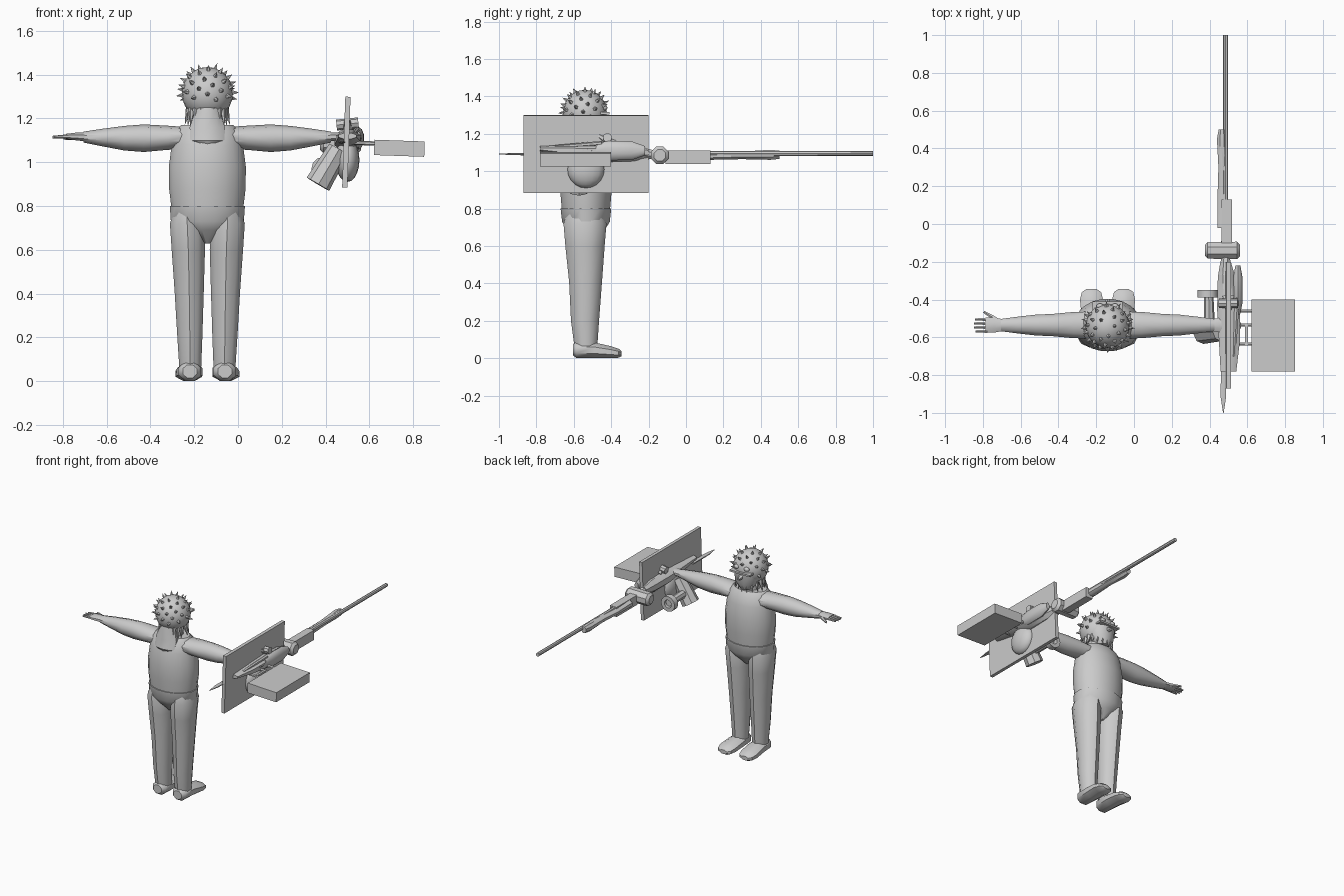
import bpy
import bmesh
import math
from mathutils import Matrix, Vector

default_cube = bpy.data.objects.get("Cube")
if default_cube:
    bpy.data.objects.remove(default_cube, do_unlink=True)

grey = bpy.data.materials.new("plain_grey")
grey.use_nodes = True
grey.diffuse_color = (0.6, 0.6, 0.6, 1)
grey.node_tree.nodes["Principled BSDF"].inputs["Base Color"].default_value = grey.diffuse_color

# The figure stands on this vertical line
MID_X, MID_Y = -0.14, -0.535


def finish(name, bm, angle=40):
    bmesh.ops.recalc_face_normals(bm, faces=bm.faces)
    mesh = bpy.data.meshes.new(name)
    bm.to_mesh(mesh)
    bm.free()
    mesh.materials.append(grey)
    obj = bpy.data.objects.new(name, mesh)
    bpy.context.collection.objects.link(obj)
    bpy.ops.object.select_all(action="DESELECT")
    obj.select_set(True)
    bpy.context.view_layer.objects.active = obj
    bpy.ops.object.shade_smooth_by_angle(angle=math.radians(angle))
    return obj


def place(axis, along, u, v):
    return {"x": (along, u, v), "y": (u, along, v), "z": (u, v, along)}[axis]


def loft(name, axis, rings, sides=12, angle=40):
    """Skin elliptical rings given as (position, centre u, centre v, radius u, radius v)."""
    bm = bmesh.new()
    loops = []
    for along, cu, cv, ru, rv in rings:
        loop = []
        for i in range(sides):
            turn = math.tau * (i + 0.5) / sides
            point = place(axis, along, cu + ru * math.cos(turn), cv + rv * math.sin(turn))
            loop.append(bm.verts.new(point))
        loops.append(loop)
    for low, high in zip(loops, loops[1:]):
        for i in range(sides):
            j = (i + 1) % sides
            bm.faces.new((low[i], low[j], high[j], high[i]))
    bm.faces.new(loops[0])
    bm.faces.new(loops[-1])
    return finish(name, bm, angle)


def add_rod(bm, start, end, r_start, r_end, sides):
    start, end = Vector(start), Vector(end)
    span = end - start
    turn = span.to_track_quat("Z", "Y").to_matrix().to_4x4()
    bmesh.ops.create_cone(bm, cap_ends=True, segments=sides, radius1=r_start, radius2=r_end,
                          depth=span.length, matrix=Matrix.Translation((start + end) / 2) @ turn)


def rod(name, start, end, r_start, r_end, sides=8):
    bm = bmesh.new()
    add_rod(bm, start, end, r_start, r_end, sides)
    return finish(name, bm)


def box(name, centre, size, tilt=0):
    bm = bmesh.new()
    bmesh.ops.create_cube(bm, size=1, matrix=Matrix.Translation(centre)
                          @ Matrix.Rotation(math.radians(tilt), 4, "Y")
                          @ Matrix.Diagonal((*size, 1)))
    return finish(name, bm)


def ball(name, centre, size, segments=16):
    bm = bmesh.new()
    bmesh.ops.create_uvsphere(bm, u_segments=segments, v_segments=segments // 2 + 2, radius=1,
                              matrix=Matrix.Translation(centre) @ Matrix.Diagonal((*size, 1)))
    return finish(name, bm)


# Trunk and hips, straight stacks of ellipses
loft("torso", "z", [(z, MID_X, MID_Y, rx, ry) for z, rx, ry in (
    (0.79, 0.166, 0.13), (0.88, 0.177, 0.138), (0.98, 0.178, 0.14), (1.08, 0.165, 0.125),
    (1.14, 0.15, 0.105), (1.17, 0.12, 0.08))], 20)
loft("hips", "z", [(z, MID_X, MID_Y, rx, ry) for z, rx, ry in (
    (0.63, 0.02, 0.05), (0.69, 0.125, 0.105), (0.73, 0.17, 0.13), (0.8, 0.175, 0.138))], 16)
loft("neck", "z", [(1.12, MID_X, MID_Y, 0.07, 0.065), (1.25, MID_X, MID_Y, 0.065, 0.065)])

# Limbs, built once for each side
for side, label in ((-1, "right"), (1, "left")):
    def across(offset):
        return MID_X + side * offset

    loft(label + "_leg", "z", [(z, across(off), y, rx, ry) for z, off, y, rx, ry in (
        (0.05, 0.078, -0.535, 0.052, 0.06), (0.2, 0.08, -0.54, 0.06, 0.075),
        (0.41, 0.083, -0.537, 0.07, 0.088), (0.6, 0.087, -0.54, 0.08, 0.105),
        (0.72, 0.092, -0.54, 0.083, 0.115), (0.77, 0.092, -0.54, 0.065, 0.1))], 10)
    loft(label + "_foot", "y", [(y, across(off), z, rx, rz) for y, off, z, rx, rz in (
        (-0.605, 0.08, 0.045, 0.035, 0.032), (-0.585, 0.08, 0.045, 0.055, 0.047),
        (-0.49, 0.08, 0.043, 0.062, 0.045), (-0.4, 0.085, 0.033, 0.066, 0.034),
        (-0.36, 0.085, 0.027, 0.055, 0.026), (-0.345, 0.085, 0.025, 0.03, 0.015))], 8)
    loft(label + "_arm", "x", [(across(off), MID_Y, z, ry, rz) for off, z, ry, rz in (
        (0.08, 1.11, 0.075, 0.05), (0.18, 1.112, 0.073, 0.055), (0.29, 1.11, 0.062, 0.063),
        (0.38, 1.11, 0.058, 0.056), (0.48, 1.113, 0.046, 0.04), (0.565, 1.115, 0.034, 0.025))], 10)
    loft(label + "_palm", "x", [(across(off), MID_Y, z, ry, rz) for off, z, ry, rz in (
        (0.55, 1.115, 0.033, 0.022), (0.6, 1.118, 0.043, 0.019), (0.645, 1.118, 0.043, 0.013))], 8)
    for finger in range(4):
        y = MID_Y - 0.033 + 0.021 * finger
        reach = 0.7 + 0.008 * math.sin(finger)
        rod(label + "_finger", (across(0.635), y, 1.118), (across(reach), y, 1.115), 0.01, 0.006, 6)
    rod(label + "_thumb", (across(0.59), MID_Y + 0.03, 1.115),
        (across(0.655), MID_Y + 0.07, 1.11), 0.013, 0.007, 6)

# Head, face and cap brim
HEAD = Vector((MID_X, -0.54, 1.315))
ball("head", HEAD, (0.117, 0.117, 0.12), 20)
loft("jaw", "z", [(1.18, MID_X, -0.49, 0.04, 0.045), (1.23, MID_X, -0.5, 0.085, 0.075),
                  (1.3, MID_X, -0.52, 0.1, 0.1)])
box("brim", HEAD + Vector((0, 0.09, -0.005)), (0.16, 0.08, 0.012))
rod("nose", HEAD + Vector((0, 0.09, -0.03)), HEAD + Vector((0, 0.14, -0.045)), 0.025, 0.01, 6)
for side in (-1, 1):
    ball("eye", HEAD + Vector((side * 0.04, 0.105, 0.025)), (0.02, 0.015, 0.015), 10)

# Spikes spread over the head, leaving the face free
spikes = bmesh.new()
COUNT = 46
for i in range(COUNT):
    height = 0.95 - 1.25 * i / COUNT
    spread = math.sqrt(1 - height * height)
    turn = i * math.pi * (3 - math.sqrt(5))
    out = Vector((spread * math.cos(turn), spread * math.sin(turn), height))
    if out.y > 0.5 and out.z < 0.25:
        continue
    add_rod(spikes, HEAD + out * 0.108, HEAD + out * 0.145, 0.014, 0, 5)
finish("head_spikes", spikes, 20)

# Hair over the nape and a pointed beard
loft("nape_hair", "z", [(1.07, MID_X, -0.63, 0.03, 0.02), (1.1, MID_X, -0.625, 0.082, 0.04),
                        (1.16, MID_X, -0.605, 0.085, 0.045), (1.23, MID_X, -0.59, 0.06, 0.055),
                        (1.28, MID_X, -0.57, 0.07, 0.06)], 10)
locks = bmesh.new()
for i in range(9):
    swing = math.pi * (i + 0.5) / 9
    away = Vector((math.cos(swing), math.sin(swing), 0))
    root = HEAD + Vector((away.x * 0.08, away.y * 0.08, -0.06))
    add_rod(locks, root, root + away * 0.025 - Vector((0, 0, 0.085)), 0.02, 0, 5)
    root.y = 2 * HEAD.y - root.y
    add_rod(locks, root, root + Vector((away.x * 0.01, -0.02, -0.09)), 0.018, 0, 5)
finish("beard_and_locks", locks, 20)

# Long gun: barrel, tapered fore-end, square block and cross drum
GUN_X, GUN_Z = 0.485, 1.095
rod("barrel", (GUN_X, 0.1, GUN_Z), (GUN_X, 1, GUN_Z), 0.014, 0.013)
loft("fore_end", "y", [(y, x, z, rx, rz) for y, x, z, rx, rz in (
    (-0.02, 0.475, 1.08, 0.035, 0.03), (0.15, 0.47, 1.08, 0.03, 0.02),
    (0.3, 0.47, 1.085, 0.025, 0.022), (0.45, 0.465, 1.088, 0.028, 0.029),
    (0.5, 0.467, 1.088, 0.02, 0.024))], 8)
box("gun_block", (0.49, 0.01, 1.075), (0.055, 0.24, 0.07))
loft("cross_drum", "x", [(x, -0.14, 1.085, r, r) for x, r in (
    (0.375, 0.03), (0.39, 0.047), (0.545, 0.05), (0.562, 0.033))], 8)
loft("gun_neck", "y", [(-0.27, 0.485, 1.1, 0.04, 0.05), (-0.18, 0.485, 1.09, 0.025, 0.025),
                       (-0.09, 0.485, 1.08, 0.025, 0.025)], 8)

# Receiver, side housing, tail blade and sight
loft("receiver", "y", [(y, x, z, rx, rz) for y, x, z, rx, rz in (
    (-0.78, 0.5, 1.12, 0.045, 0.015), (-0.62, 0.505, 1.11, 0.06, 0.035),
    (-0.45, 0.5, 1.1, 0.065, 0.055), (-0.28, 0.49, 1.1, 0.05, 0.05),
    (-0.2, 0.485, 1.1, 0.03, 0.03))], 8)
loft("side_housing", "y", [(y, 0.55, 1.11, rx, rz) for y, rx, rz in (
    (-0.48, 0.012, 0.03), (-0.42, 0.025, 0.052), (-0.29, 0.027, 0.05), (-0.22, 0.014, 0.025))], 10)
loft("tail_blade", "y", [(-1, 0.473, 1.092, 0.002, 0.002), (-0.92, 0.473, 1.092, 0.016, 0.006),
                         (-0.75, 0.475, 1.092, 0.018, 0.008)], 6)
rod("sight_fin", (0.5, -0.39, 1.14), (0.5, -0.48, 1.2), 0.035, 0.008, 6)
rod("sight_knob", (0.45, -0.42, 1.17), (0.55, -0.42, 1.18), 0.025, 0.025, 8)
for y in (-0.7, -0.64):
    rod("side_rod", (0.53, y, 1.13), (0.545, y + 0.25, 1.15), 0.01, 0.012, 6)

# Hanging grip and flared horn
ball("round_magazine", (0.5, MID_Y, 1.01), (0.055, 0.1, 0.1))
rod("slanted_grip", (0.46, -0.57, 1.06), (0.365, -0.575, 0.9), 0.05, 0.06, 8)
rod("horn_stem", (0.4, -0.57, 0.97), (0.395, -0.37, 0.97), 0.03, 0.025)
bm = bmesh.new()
for r_in, r_out in ((0.028, 0.055),):
    ring = []
    for i in range(12):
        turn = math.tau * i / 12
        ring.append([bm.verts.new((0.39 + r * math.cos(turn), y, 0.97 + r * math.sin(turn)))
                     for r, y in ((r_in, -0.39), (r_out, -0.39), (r_out, -0.35), (r_in, -0.35))])
    for i in range(12):
        here, after = ring[i - 1], ring[i]
        for k in range(4):
            bm.faces.new((here[k - 1], here[k], after[k], after[k - 1]))
finish("horn_ring", bm)

# Shield plate and side box with its brackets
box("shield_plate", (0.495, MID_Y, 1.092), (0.024, 0.67, 0.415), 2)
box("side_box", (0.737, -0.59, 1.064), (0.23, 0.38, 0.07), 2)
for y in (-0.46, -0.535, -0.635):
    rod("bracket", (0.52, y, 1.09), (0.64, y, 1.085), 0.01, 0.01, 6)
box("bracket_bar", (0.595, -0.585, 1.088), (0.015, 0.11, 0.02))
